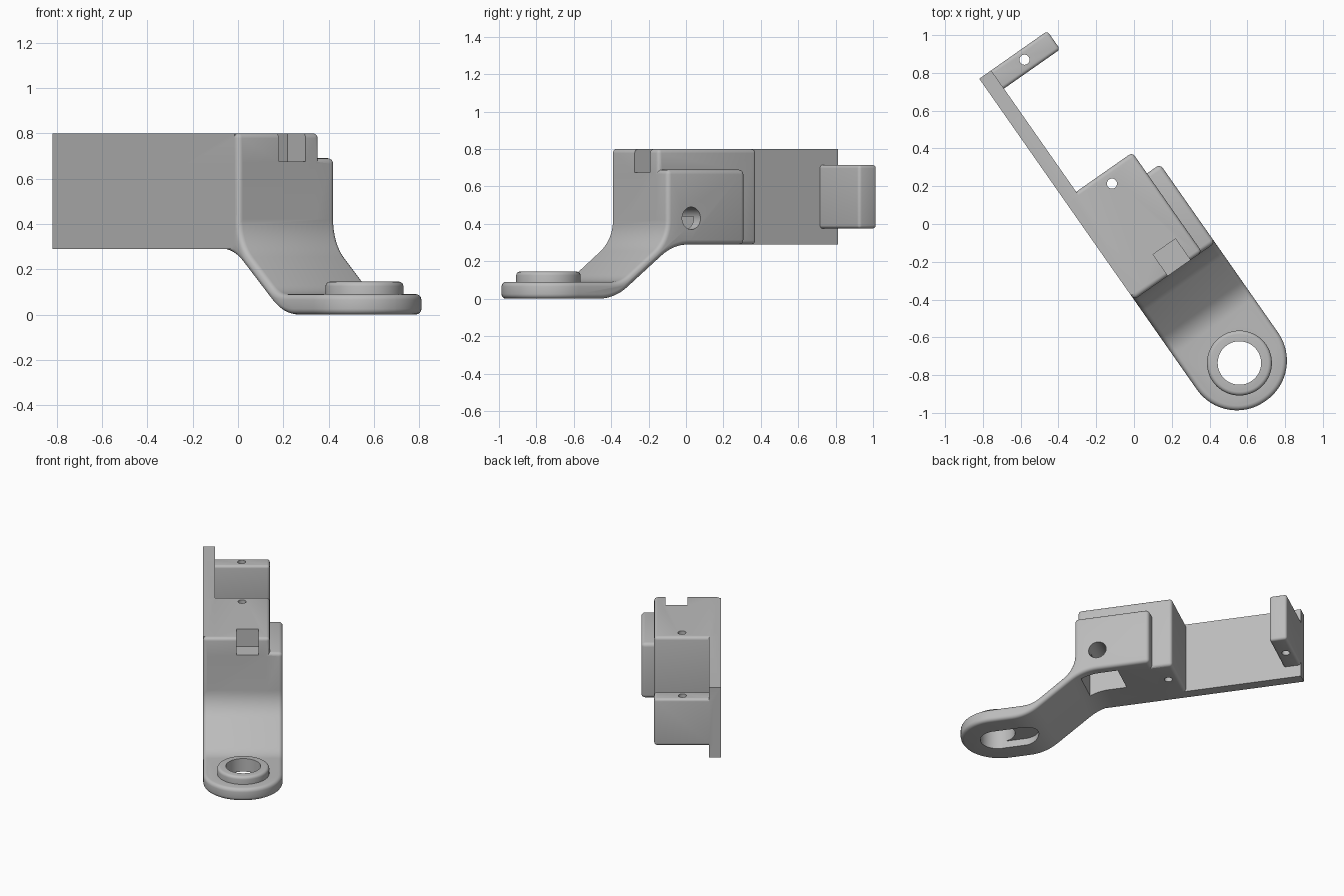
import bpy, bmesh
from math import sin, cos, tan, pi, radians
from mathutils import Vector, Matrix

if "Cube" in bpy.data.objects:
    bpy.data.objects.remove(bpy.data.objects["Cube"])

# one grey for the whole casting
grey = bpy.data.materials.new("plain_grey")
grey.use_nodes = True
grey.diffuse_color = (0.5, 0.5, 0.5, 1)
grey.node_tree.nodes["Principled BSDF"].inputs["Base Color"].default_value = (0.5, 0.5, 0.5, 1)


def add(name, bm):
    bmesh.ops.recalc_face_normals(bm, faces=bm.faces)
    mesh = bpy.data.meshes.new(name)
    bm.to_mesh(mesh)
    bm.free()
    mesh.materials.append(grey)
    ob = bpy.data.objects.new(name, mesh)
    bpy.context.collection.objects.link(ob)
    return ob


def prism(points, low, high, place=lambda a, b, h: (a, b, h)):
    """Extrude a flat outline between two heights."""
    bm = bmesh.new()
    face = bm.faces.new([bm.verts.new(place(a, b, low)) for a, b in points])
    top = bmesh.ops.extrude_face_region(bm, geom=[face])["geom"]
    move = Vector(place(0, 0, high)) - Vector(place(0, 0, low))
    bmesh.ops.translate(bm, vec=move, verts=[g for g in top if isinstance(g, bmesh.types.BMVert)])
    return bm


def along_width(a, b, h):
    return (a, h, b)


def along_length(a, b, h):
    return (h, a, b)


def box(name, s, t, z):
    return add(name, prism([(s[0], t[0]), (s[1], t[0]), (s[1], t[1]), (s[0], t[1])], *z))


def capsule(a, b, t, r, n=32):
    ends = [(b, -pi / 2), (a, pi / 2)]
    return [(c + r * cos(start + pi * i / n), t + r * sin(start + pi * i / n))
            for c, start in ends for i in range(n + (a != b))]


def filleted(corners, n=8):
    """Round the corners of an outline; each corner is (a, b, radius)."""
    out = []
    for i, (a, b, r) in enumerate(corners):
        p = Vector((a, b))
        if not r:
            out.append(p)
            continue
        d1 = (Vector(corners[i - 1][:2]) - p).normalized()
        d2 = (Vector(corners[(i + 1) % len(corners)][:2]) - p).normalized()
        half = d1.angle(d2) / 2
        centre = p + (d1 + d2).normalized() * r / sin(half)
        start, end = p + d1 * r / tan(half) - centre, p + d2 * r / tan(half) - centre
        turn = start.angle(end)
        out += [centre + (start * sin(turn * (1 - k / n)) + end * sin(turn * k / n)) / sin(turn)
                for k in range(n + 1)]
    return out


def bevel(ob, width, segments=4):
    m = ob.modifiers.new("rounding", 'BEVEL')
    m.width, m.segments = width, segments
    m.limit_method, m.angle_limit = 'ANGLE', radians(40)
    m.use_clamp_overlap = False
    return ob


def bake(ob):
    bpy.context.view_layer.update()
    mesh = bpy.data.meshes.new_from_object(ob.evaluated_get(bpy.context.evaluated_depsgraph_get()))
    ob.modifiers.clear()
    ob.data = mesh


def combine(ob, other, operation):
    m = ob.modifiers.new("combine", 'BOOLEAN')
    m.object, m.operation, m.solver = other, operation, 'EXACT'
    bake(ob)
    bpy.data.objects.remove(other)


# arm: side profile with the dropped lug, lug end rounded in plan
SIDE = (-0.23, 0.295)
profile = filleted([(-0.18, 0.69, 0), (0.328, 0.69, 0), (0.328, 0.317, 0.208), (0.625, 0.09, 0.18),
                    (1.167, 0.09, 0), (1.167, 0, 0), (0.66, 0, 0.3), (0.275, 0.29, 0.3), (-0.18, 0.29, 0)])
bm = prism(profile, *SIDE, along_width)
tip = [e for e in bm.edges if all(v.co.x > 1.16 for v in e.verts)
       and abs(e.verts[0].co.z - e.verts[1].co.z) > 0.05]
bmesh.ops.bevel(bm, geom=tip, offset=0.258, segments=16, profile=0.5, affect='EDGES')
bracket = bevel(add("bracket", bm), 0.025)
bake(bracket)

# upper body, long side plate, end block and raised ring
body = bevel(box("body", (-0.315, 0.328), (-0.23, 0.21), (0.29, 0.8)), 0.022)
plate = box("side_plate", (-1.1, 0.3), (-0.23, -0.153), (0.29, 0.8))
block = bevel(box("end_block", (-1.1, -0.982), (-0.2, 0.21), (0.375, 0.715)), 0.018)
ring = bevel(add("ring", prism(capsule(0.923, 0.923, 0.035, 0.172), 0.04, 0.145)), 0.02)
for part in (body, plate, block, ring):
    bake(part)
    combine(bracket, part, 'UNION')

# cuts: ring bore, slot under the lug, top notch, underside pocket, holes
cutters = [
    add("ring_bore", prism(capsule(0.923, 0.923, 0.035, 0.115), -0.1, 0.3)),
    add("lug_slot", prism(capsule(0.76, 0.923, 0.035, 0.114), -0.1, 0.05)),
    box("top_notch", (0.19, 0.5), (-0.01, 0.135), (0.675, 0.9)),
    box("underside_pocket", (0.05, 0.3), (0.0, 0.23), (0.1, 0.44)),
    add("side_hole", prism(capsule(0.172, 0.172, 0.43, 0.06), 0.1, 0.4, along_width)),
    add("body_pin_hole", prism(capsule(-0.242, -0.242, 0.027, 0.027, 12), 0.1, 0.9)),
    add("block_pin_hole", prism(capsule(-1.045, -1.045, 0.024, 0.027, 12), 0.1, 0.9)),
]
for cutter in cutters:
    combine(bracket, cutter, 'DIFFERENCE')

# turn the finished bracket to its diagonal stance
bracket.data.transform(Matrix.Rotation(radians(-55), 4, 'Z'))
bpy.ops.object.select_all(action='DESELECT')
bracket.select_set(True)
bpy.context.view_layer.objects.active = bracket
bpy.ops.object.shade_smooth_by_angle(angle=radians(30))
